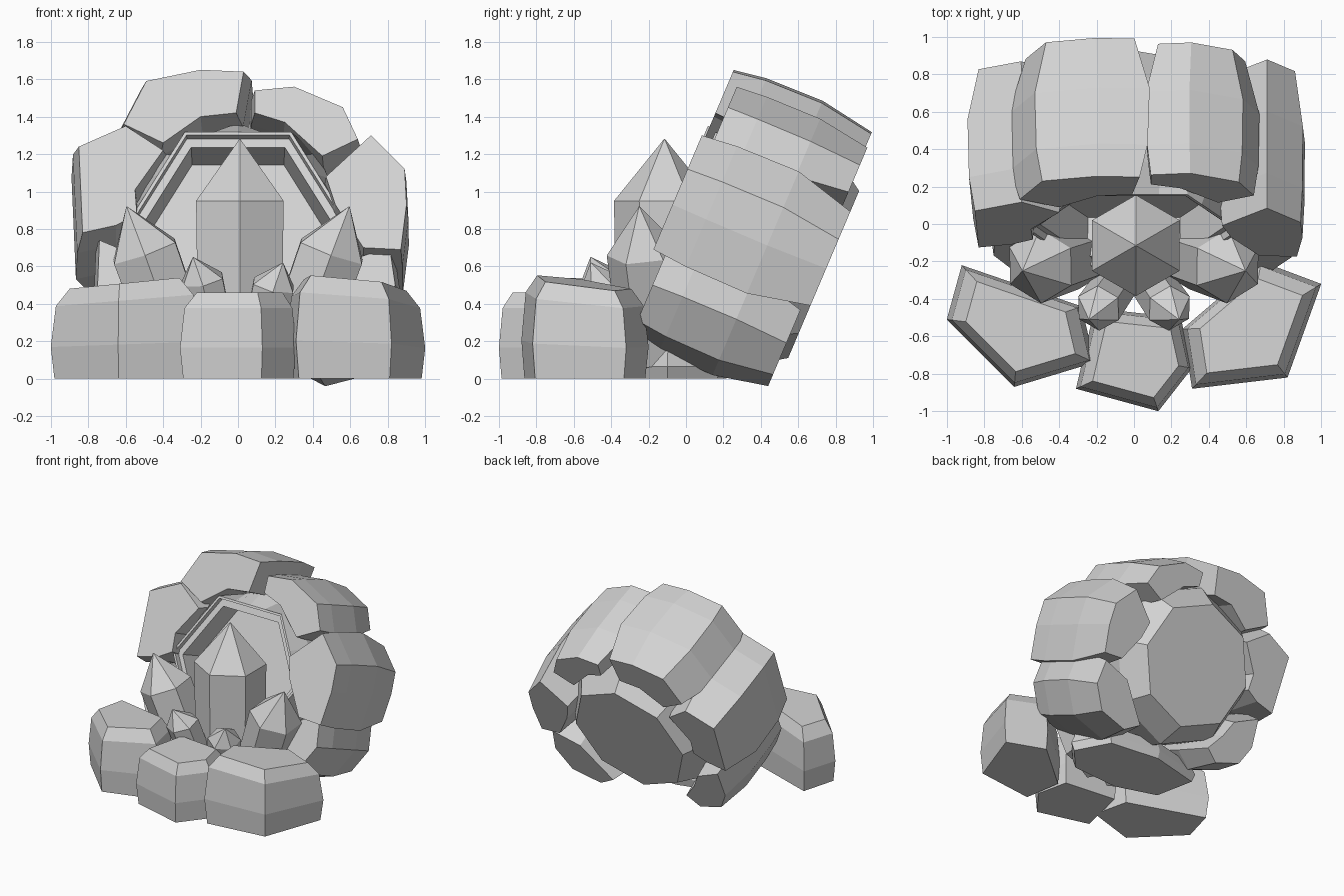
import bpy, bmesh
from math import sin, cos, pi, radians
from mathutils import Vector

cube = bpy.data.objects.get("Cube")
if cube:
    bpy.data.objects.remove(cube)

stone = bpy.data.materials.new("light grey stone")
stone.use_nodes = True
GREY = (0.65, 0.65, 0.65, 1)
stone.diffuse_color = GREY
stone.node_tree.nodes["Principled BSDF"].inputs["Base Color"].default_value = GREY


def loft(name, rings):
    """Skin a list of equal-sized point rings and cap both ends."""
    bm = bmesh.new()
    loops = [[bm.verts.new(p) for p in ring] for ring in rings]
    n = len(loops[0])
    for low, high in zip(loops, loops[1:]):
        for i in range(n):
            j = (i + 1) % n
            bm.faces.new((low[i], low[j], high[j], high[i]))
    bm.faces.new(loops[0])
    bm.faces.new(loops[-1])
    bmesh.ops.recalc_face_normals(bm, faces=bm.faces)
    mesh = bpy.data.meshes.new(name)
    bm.to_mesh(mesh)
    bm.free()
    mesh.materials.append(stone)
    obj = bpy.data.objects.new(name, mesh)
    bpy.context.collection.objects.link(obj)
    return obj


# The geode leans back: "depth" runs forward along its axis, "up" lies in its plane
LEAN = radians(23)


def tilted(x, up, depth):
    return Vector((x, up * sin(LEAN) - depth * cos(LEAN),
                   up * cos(LEAN) + depth * sin(LEAN)))


# Shell: octagonal outside, stepped hexagonal hollow (sides, radius, depth, centre)
shell = [(8, 0.485, -0.46, 0.80), (8, 0.62, -0.26, 0.80), (8, 0.64, 0.0, 0.80),
         (8, 0.60, 0.22, 0.79), (6, 0.57, 0.37, 0.78), (6, 0.55, 0.37, 0.78),
         (6, 0.545, 0.33, 0.78), (6, 0.50, 0.33, 0.77), (6, 0.49, 0.11, 0.77)]


def polygon_ring(sides, radius, depth, centre):
    """Regular polygon sampled at 24 steps, so different side counts can be joined."""
    ring = []
    for k in range(24):
        t = k * pi / 12
        wedge = 2 * pi / sides
        r = radius * cos(wedge / 2) / cos(t % wedge - wedge / 2)
        ring.append(tilted(r * cos(t), centre + r * sin(t), depth))
    return ring


loft("geode_shell", [polygon_ring(*s) for s in shell])


# Boulders clasping the shell: a front outline (x, z) that swells and then narrows backwards
def boulder(name, front, back, swell, outline):
    face = [Vector((x, (z - front * sin(LEAN)) / cos(LEAN))) for x, z in outline]
    centre = sum(face, Vector((0, 0))) / len(face)
    rings = []
    for part, size in ((0, 1), (0.22, 0.2 + 0.8 * swell), (0.62, swell), (1, 0.77 * swell)):
        ring = [centre + (p - centre) * size for p in face]
        rings.append([tilted(p.x, p.y, front + (back - front) * part) for p in ring])
    loft(name, rings)


boulder("top_right_boulder", 0.41, -0.40, 1.18,
        [(-0.61, 1.36), (-0.49, 1.59), (-0.2, 1.65), (0.03, 1.64),
         (-0.01, 1.42), (-0.2, 1.40), (-0.4, 1.26)])
boulder("top_left_boulder", 0.36, -0.41, 1.1,
        [(0.09, 1.54), (0.3, 1.56), (0.56, 1.45), (0.64, 1.28),
         (0.45, 1.19), (0.25, 1.37), (0.09, 1.42)])
boulder("side_left_boulder", 0.43, -0.46, 1.07,
        [(0.47, 1.08), (0.71, 1.30), (0.89, 1.12), (0.9, 0.93),
         (0.87, 0.69), (0.67, 0.70), (0.52, 0.93)])
boulder("side_right_boulder", 0.42, -0.41, 1.18,
        [(-0.85, 1.24), (-0.6, 1.35), (-0.4, 1.22), (-0.55, 1.01),
         (-0.54, 0.88), (-0.65, 0.82), (-0.83, 0.78)])
boulder("lower_left_boulder", 0.36, -0.42, 1.15,
        [(0.55, 0.62), (0.81, 0.70), (0.84, 0.5), (0.72, 0.31),
         (0.45, 0.24), (0.3, 0.32), (0.45, 0.5)])
boulder("lower_right_boulder", 0.35, -0.40, 1.12,
        [(-0.5, 0.64), (-0.74, 0.74), (-0.75, 0.5), (-0.66, 0.34),
         (-0.42, 0.27), (-0.3, 0.36), (-0.42, 0.5)])


# Ground rocks: an outline swelling at mid height and stepping in to a tilted top
def ground_rock(name, outline, top, rise=(0, 0)):
    pts = [Vector(p) for p in outline]
    mid = sum(pts, Vector((0, 0))) / len(pts)
    rings = []
    for part, size in ((0, 0.95), (0.36, 1), (0.82, 0.93), (1, 0.74)):
        ring = [mid + (p - mid) * size for p in pts]
        rings.append([(q.x, q.y, part * (top + (q - mid).dot(Vector(rise)))) for q in ring])
    loft(name, rings)


ground_rock("front_right_rock", [(-1, -0.51), (-0.64, -0.87), (-0.21, -0.74),
                                 (-0.28, -0.44), (-0.92, -0.22)], 0.51, (0.1, 0))
ground_rock("front_middle_rock", [(-0.31, -0.88), (0.13, -1), (0.31, -0.77),
                                  (0.25, -0.5), (-0.21, -0.45)], 0.46)
ground_rock("front_left_rock", [(0.31, -0.88), (0.82, -0.82), (1, -0.32),
                                (0.68, -0.2), (0.26, -0.56)], 0.51, (-0.08, -0.1))
ground_rock("crystal_base", [(-0.5, 0.12), (-0.43, -0.22), (-0.08, -0.33), (0.35, -0.3),
                             (0.53, -0.1), (0.38, 0.18), (-0.06, 0.23)], 0.18)


# Six-sided crystals: a prism from base to shoulder with a pointed tip
def crystal(name, base, shoulder, tip, radius):
    base, shoulder, tip = Vector(base), Vector(shoulder), Vector(tip)
    turn = Vector((0, 0, 1)).rotation_difference(shoulder - base)
    spokes = [turn @ Vector((radius * sin(k * pi / 3), radius * cos(k * pi / 3), 0))
              for k in range(6)]
    loft(name, [[base + s * 0.95 for s in spokes], [shoulder + s for s in spokes],
                [tip + s * 0.01 for s in spokes]])


crystal("main_crystal", (0.01, -0.115, 0.08), (0.01, -0.115, 0.95), (0.01, -0.115, 1.28), 0.27)
for side, word in ((-1, "right"), (1, "left")):
    crystal(word + "_crystal", (side * 0.3, -0.16, 0.12), (side * 0.5, -0.225, 0.68),
            (side * 0.595, -0.25, 0.92), 0.2)
    drop = 0.03 if side > 0 else 0
    crystal("small_" + word + "_crystal", (side * 0.1, -0.32, 0.1),
            (side * 0.19, -0.45, 0.53 - drop), (side * 0.24, -0.51, 0.65 - drop), 0.125)
